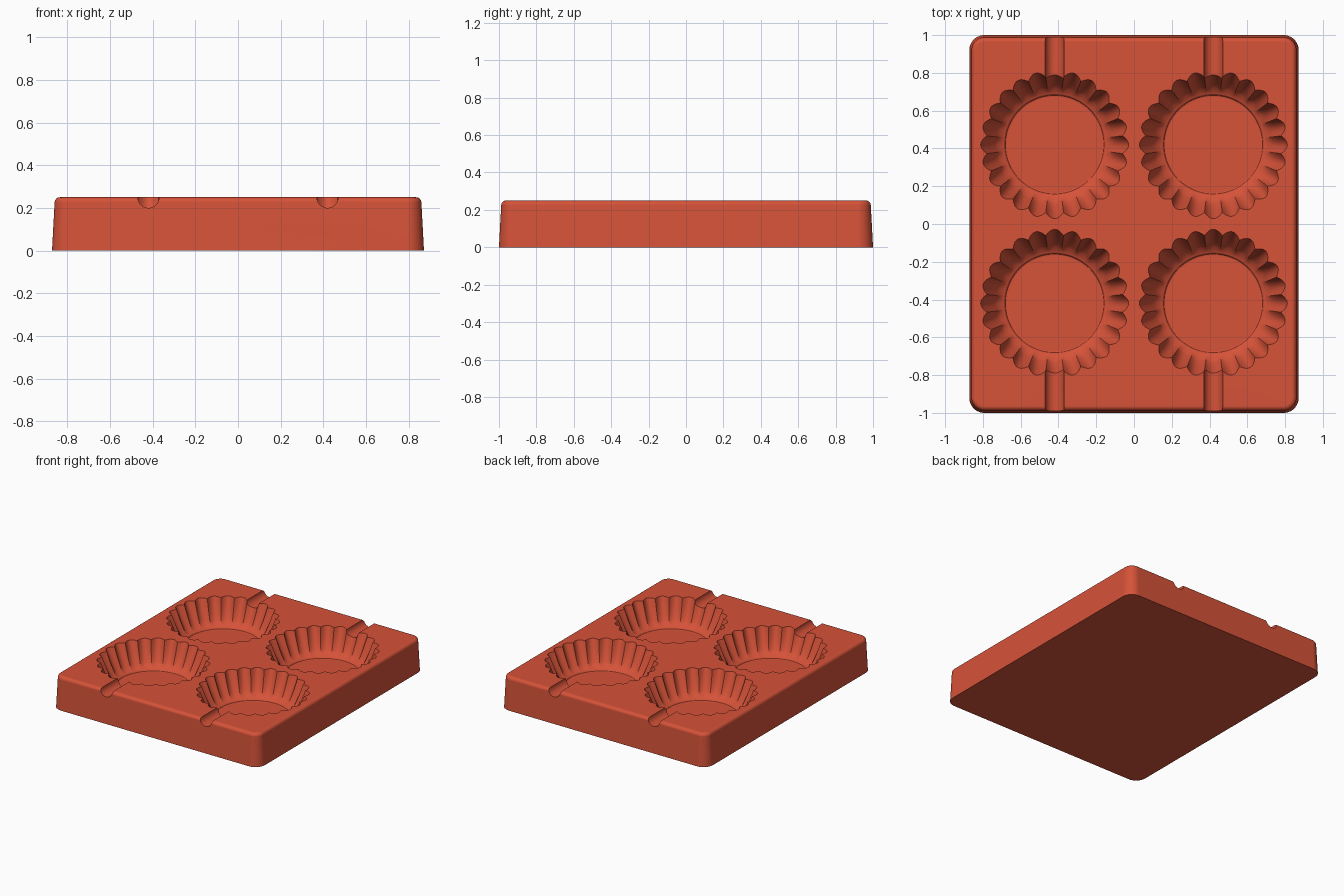
import bpy, bmesh, math

old = bpy.data.objects.get("Cube")
if old:
    bpy.data.objects.remove(old, do_unlink=True)

HEIGHT = 0.25
DEPTH = 0.18
FLUTES = 24
STEPS = FLUTES * 10

material = bpy.data.materials.new("terracotta red")
material.use_nodes = True
colour = (0.67, 0.085, 0.04, 1)
material.diffuse_color = colour
material.node_tree.nodes["Principled BSDF"].inputs["Base Color"].default_value = colour


def loft(name, rings):
    """Skin a stack of rings, listed bottom to top, into a closed solid."""
    bm = bmesh.new()
    loops = [[bm.verts.new(p) for p in ring] for ring in rings]
    for low, high in zip(loops, loops[1:]):
        n = len(low)
        for i in range(n):
            j = (i + 1) % n
            bm.faces.new((low[i], low[j], high[j], high[i]))
    bm.faces.new(loops[0][::-1])
    bm.faces.new(loops[-1])
    mesh = bpy.data.meshes.new(name)
    bm.to_mesh(mesh)
    bm.free()
    mesh.materials.append(material)
    obj = bpy.data.objects.new(name, mesh)
    bpy.context.collection.objects.link(obj)
    return obj


def rounded_rectangle(hx, hy, radius, z, segments=10):
    ring = []
    for k, (sx, sy) in enumerate([(1, 1), (-1, 1), (-1, -1), (1, -1)]):
        for i in range(segments + 1):
            a = math.pi / 2 * (k + i / segments)
            ring.append((sx * (hx - radius) + radius * math.cos(a),
                         sy * (hy - radius) + radius * math.sin(a), z))
    return ring


def fluted_ring(cx, cy, radius, lobe, z):
    ring = []
    for i in range(STEPS):
        a = 2 * math.pi * i / STEPS
        r = radius + lobe * abs(math.cos(a * FLUTES / 2))
        ring.append((cx + r * math.cos(a), cy + r * math.sin(a), z))
    return ring


# Tray block with drafted sides and a rounded top edge
FILLET = 0.025
rings = [rounded_rectangle(0.872, 1.0, 0.08, 0)]
for i in range(7):
    a = math.pi / 2 * i / 6
    inset = 0.012 + FILLET * (1 - math.cos(a))
    rings.append(rounded_rectangle(0.872 - inset, 1 - inset, 0.08 - inset,
                                   HEIGHT - FILLET + FILLET * math.sin(a)))
tray = loft("mould_tray", rings)


def cavity_cutter(cx, cy):
    floor = HEIGHT - DEPTH
    # Stepped, softened floor disc, then the fluted bowl wall
    stack = [(0.252, 0, floor - 0.015), (0.261, 0, floor - 0.011),
             (0.266, 0, floor - 0.002), (0.27, 0, floor)]
    for i in range(13):
        t = i / 12
        stack.append((0.28 + 0.082 * t ** 0.75, 0.03 * t ** 0.5,
                      floor + 0.004 + (DEPTH - 0.004) * t))
    stack.append((0.362, 0.03, HEIGHT + 0.05))
    return loft("cavity_cutter", [fluted_ring(cx, cy, *s) for s in stack])


def channel_cutter(cx, side):
    # Round-bottomed pouring channel from the cavity to the outer edge
    rings = []
    for y in sorted((side * 0.5, side * 1.1)):
        ring = [(cx + 0.05 * math.cos(a), y, HEIGHT + 0.05 * math.sin(a))
                for a in (2 * math.pi * i / 32 for i in range(32))]
        rings.append(ring[::-1])
    return loft("channel_cutter", rings)


# Carve the four cavities and their channels
for sx in (-1, 1):
    for sy in (-1, 1):
        for cutter in (cavity_cutter(sx * 0.42, sy * 0.42),
                       channel_cutter(sx * 0.42, sy)):
            cut = tray.modifiers.new("cut", 'BOOLEAN')
            cut.operation = 'DIFFERENCE'
            cut.solver = 'EXACT'
            cut.object = cutter
            bpy.context.view_layer.objects.active = tray
            bpy.ops.object.modifier_apply(modifier=cut.name)
            bpy.data.objects.remove(cutter, do_unlink=True)

# Smooth shading with crisp rims and flat large faces
bpy.ops.object.select_all(action='DESELECT')
tray.select_set(True)
bpy.context.view_layer.objects.active = tray
bpy.ops.object.shade_smooth_by_angle(angle=math.radians(35))
weighted = tray.modifiers.new("weighted normals", 'WEIGHTED_NORMAL')
weighted.keep_sharp = True
